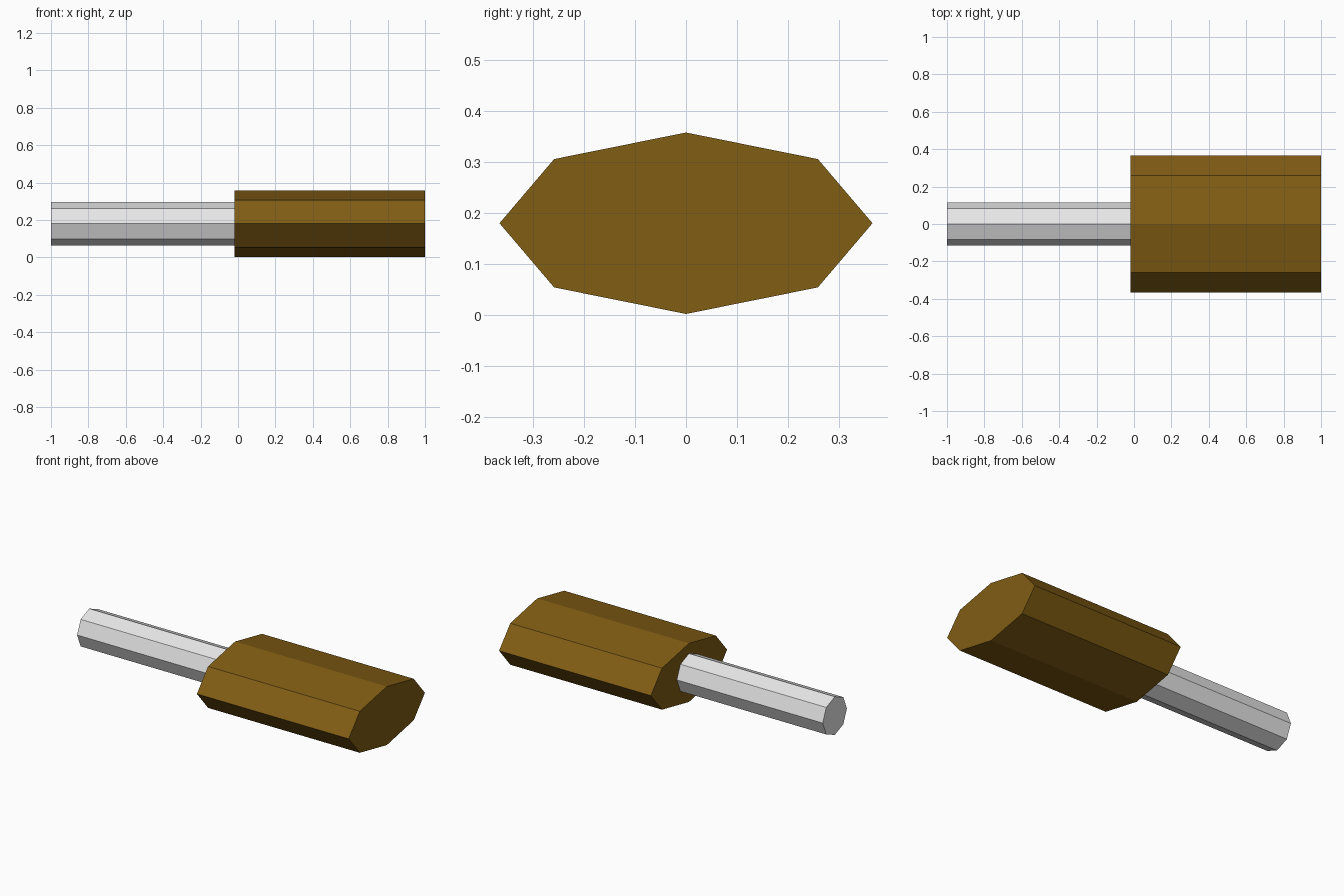
import bpy, math

if "Cube" in bpy.data.objects:
    bpy.data.objects.remove(bpy.data.objects["Cube"])

def material(name, rgb):
    m = bpy.data.materials.new(name)
    m.diffuse_color = (*rgb, 1)
    m.use_nodes = True
    m.node_tree.nodes["Principled BSDF"].inputs["Base Color"].default_value = m.diffuse_color
    return m

def octagonal_bar(name, x0, x1, ry, rz, zc, mat):
    """Eight-sided flat-faced prism along x, with corners on the y and z axes."""
    ring = [(ry * math.cos(i * math.pi / 4), zc + rz * math.sin(i * math.pi / 4)) for i in range(8)]
    verts = [(x, y, z) for x in (x0, x1) for y, z in ring]
    faces = [(i, (i + 1) % 8, (i + 1) % 8 + 8, i + 8) for i in range(8)]
    faces += [tuple(range(7, -1, -1)), tuple(range(8, 16))]
    mesh = bpy.data.meshes.new(name)
    mesh.from_pydata(verts, [], faces)
    mesh.materials.append(mat)
    mesh.validate()
    obj = bpy.data.objects.new(name, mesh)
    bpy.context.collection.objects.link(obj)
    # consistent outward normals
    import bmesh
    bm = bmesh.new()
    bm.from_mesh(mesh)
    bmesh.ops.recalc_face_normals(bm, faces=bm.faces)
    bm.to_mesh(mesh)
    bm.free()
    return obj

brown = material("brown", (0.22, 0.11, 0.007))
grey = material("light grey", (0.8, 0.8, 0.8))

# thick flattened handle and the thin shaft it holds
octagonal_bar("handle", -0.02, 1.0, 0.366, 0.178, 0.18, brown)
octagonal_bar("shaft", -1.0, -0.02, 0.116, 0.116, 0.18, grey)
